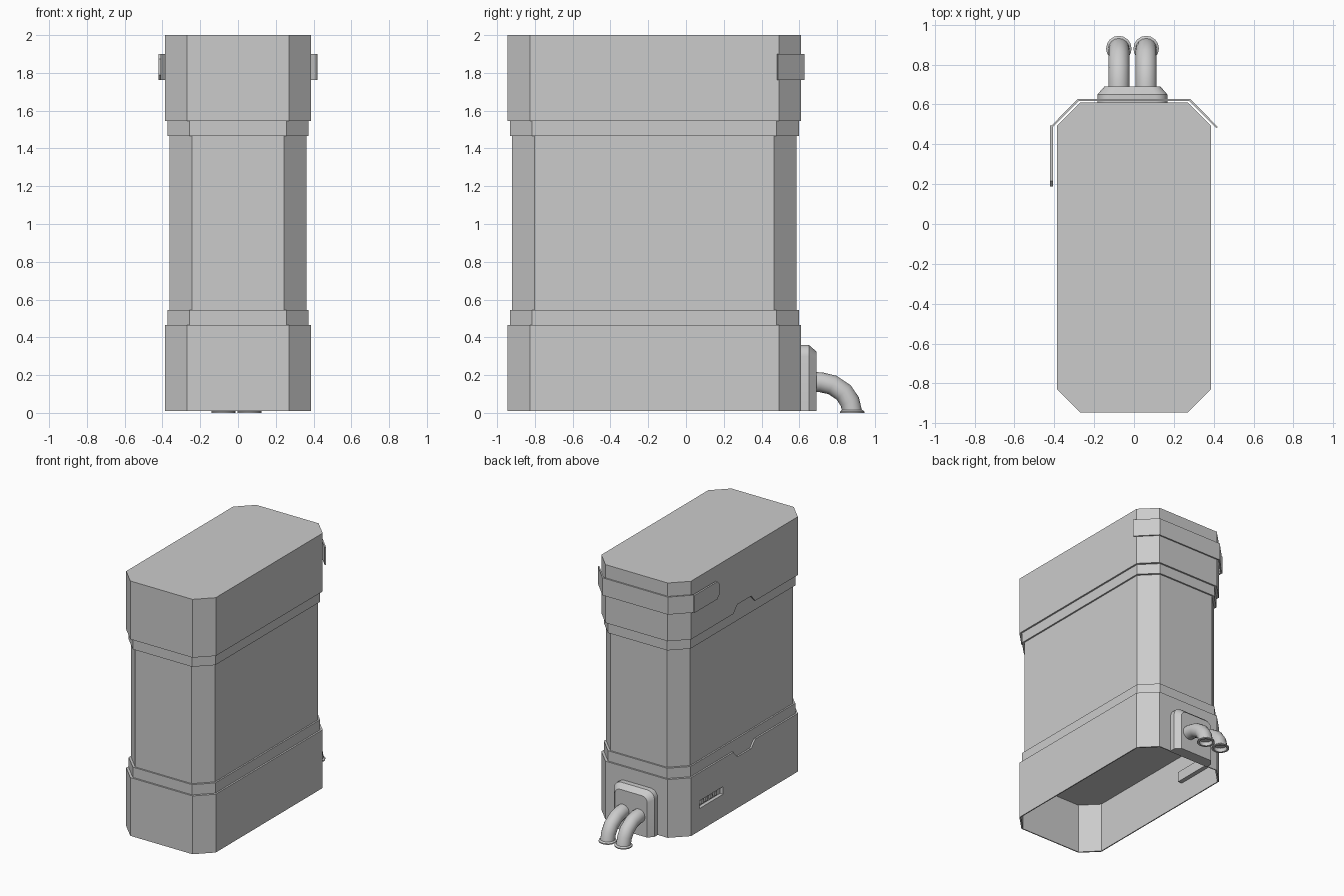
import bpy, bmesh, math
from mathutils import Vector

if "Cube" in bpy.data.objects:
    bpy.data.objects.remove(bpy.data.objects["Cube"])


def loft(name, rings, cap_start=True, cap_end=True, smooth=None):
    """Skin a list of equal-length point rings into one mesh object."""
    bm = bmesh.new()
    vr = [[bm.verts.new(p) for p in r] for r in rings]
    n = len(rings[0])
    for a, b in zip(vr, vr[1:]):
        for i in range(n):
            j = (i + 1) % n
            bm.faces.new((a[i], a[j], b[j], b[i]))
    if cap_start:
        bm.faces.new(vr[0])
    if cap_end:
        bm.faces.new(vr[-1])
    bmesh.ops.recalc_face_normals(bm, faces=bm.faces)
    me = bpy.data.meshes.new(name)
    bm.to_mesh(me)
    bm.free()
    ob = bpy.data.objects.new(name, me)
    bpy.context.collection.objects.link(ob)
    if smooth:
        activate(ob)
        bpy.ops.object.shade_smooth_by_angle(angle=math.radians(smooth))
    return ob


def activate(ob):
    bpy.ops.object.select_all(action='DESELECT')
    ob.select_set(True)
    bpy.context.view_layer.objects.active = ob


def octagon(z, inset):
    """Chamfered rectangle of the cabinet footprint."""
    hx, y0, y1, c = .387 - inset, -.945 + inset, .61 - inset, .118
    pts = [(hx - c, y0), (hx, y0 + c), (hx, y1 - c), (hx - c, y1),
           (c - hx, y1), (-hx, y1 - c), (-hx, y0 + c), (c - hx, y0)]
    return [(x, y, z) for x, y in pts]


def side_prism(name, yz, x0, x1):
    return loft(name, [[(x, y, z) for y, z in yz] for x in (x0, x1)])


def box(y0, y1, z0, z1):
    return [(y0, z0), (y1, z0), (y1, z1), (y0, z1)]


def cut(targets, cutter):
    for ob in targets:
        activate(ob)
        m = ob.modifiers.new("cut", 'BOOLEAN')
        m.operation = 'DIFFERENCE'
        m.object = cutter
        bpy.ops.object.modifier_apply(modifier=m.name)
    bpy.data.objects.remove(cutter, do_unlink=True)


# Cabinet: recessed middle with bands, closed top cap, hollow lower skirt
loft("middle_body", [octagon(z, i) for z, i in
     [(.405, .013), (.545, .013), (.545, .025), (1.465, .025), (1.465, .013), (1.63, .013)]])
top_cap = loft("top_cap", [octagon(1.545, 0), octagon(2, 0)])
skirt = loft("lower_skirt", [octagon(z, i) for z, i in
             [(.465, 0), (.01, 0), (.01, .008), (.40, .008)]])

# Trapezoid notches in the left side edges of cap and skirt
for ob, base, tip in ((top_cap, 1.53, 1.60), (skirt, .48, .41)):
    yz = [(-.317, base), (-.017, base), (-.082, tip), (-.252, tip)]
    cut([ob], side_prism("notch_cutter", yz, -.45, -.373))

# Recessed port slot on the left side
tray = side_prism("port_tray", box(.085, .395, .175, .255), -.383, -.345)
cut([skirt, tray], side_prism("slot_cutter", box(.095, .385, .185, .245), -.45, -.36))
for k in range(4):
    y = .15 + k * .055
    side_prism("port_%d" % (k + 1), box(y, y + .035, .2, .23), -.362, -.374)

# Strap wrapped round the back, with a loose tag on the left
outer = [(.42, .487), (.283, .627), (-.283, .627), (-.42, .487)]
inner = [(-.412, .481), (-.279, .616), (.279, .616), (.412, .481)]
loft("back_strap", [[(x, y, z) for x, y in outer + inner] for z in (1.763, 1.9)])
side_prism("strap_tag", [(.495, 1.763), (.215, 1.763), (.187, 1.79),
                         (.187, 1.873), (.215, 1.9), (.495, 1.9)], -.421, -.407)


# Arched connector plate on the back
def arch(y, inset):
    hw, top, r, cx = .175 - inset, .36 - inset, .06 - inset * .4, -.008
    pts = [(hw, .01)]
    for s, a0 in ((1, 0), (-1, 90)):
        for k in range(5):
            a = math.radians(a0 + k * 22.5)
            pts.append((s * (hw - r) + r * math.cos(a), top - r + r * math.sin(a)))
    pts.append((-hw, .01))
    return [(cx + x, y, z) for x, z in pts]


loft("connector_plate", [arch(.6, 0), arch(.65, 0), arch(.69, .035)], smooth=30)

# Two bent outlet pipes with flared open ends on the floor
PATH = [(.675, .163, .053), (.715, .162, .053), (.775, .148, .053), (.835, .108, .053),
        (.867, .06, .053), (.878, .016, .053), (.88, .008, .064), (.88, 0, .064),
        (.88, 0, .048), (.878, .03, .046)]


def pipe(name, cx):
    rings = []
    for i, (y, z, r) in enumerate(PATH):
        a, b = PATH[max(i - 1, 0)], PATH[min(i + 1, len(PATH) - 1)]
        t = Vector((0, b[0] - a[0], b[1] - a[1])).normalized()
        if i >= 5:
            t = Vector((0, 0, -1))
        n = t.cross(Vector((1, 0, 0)))
        rings.append([Vector((cx, y, z)) + r * (math.cos(w) * Vector((1, 0, 0)) + math.sin(w) * n)
                      for w in (k * math.tau / 16 for k in range(16))])
    loft(name, rings, smooth=40)


pipe("outlet_pipe_left", -.076)
pipe("outlet_pipe_right", .061)
